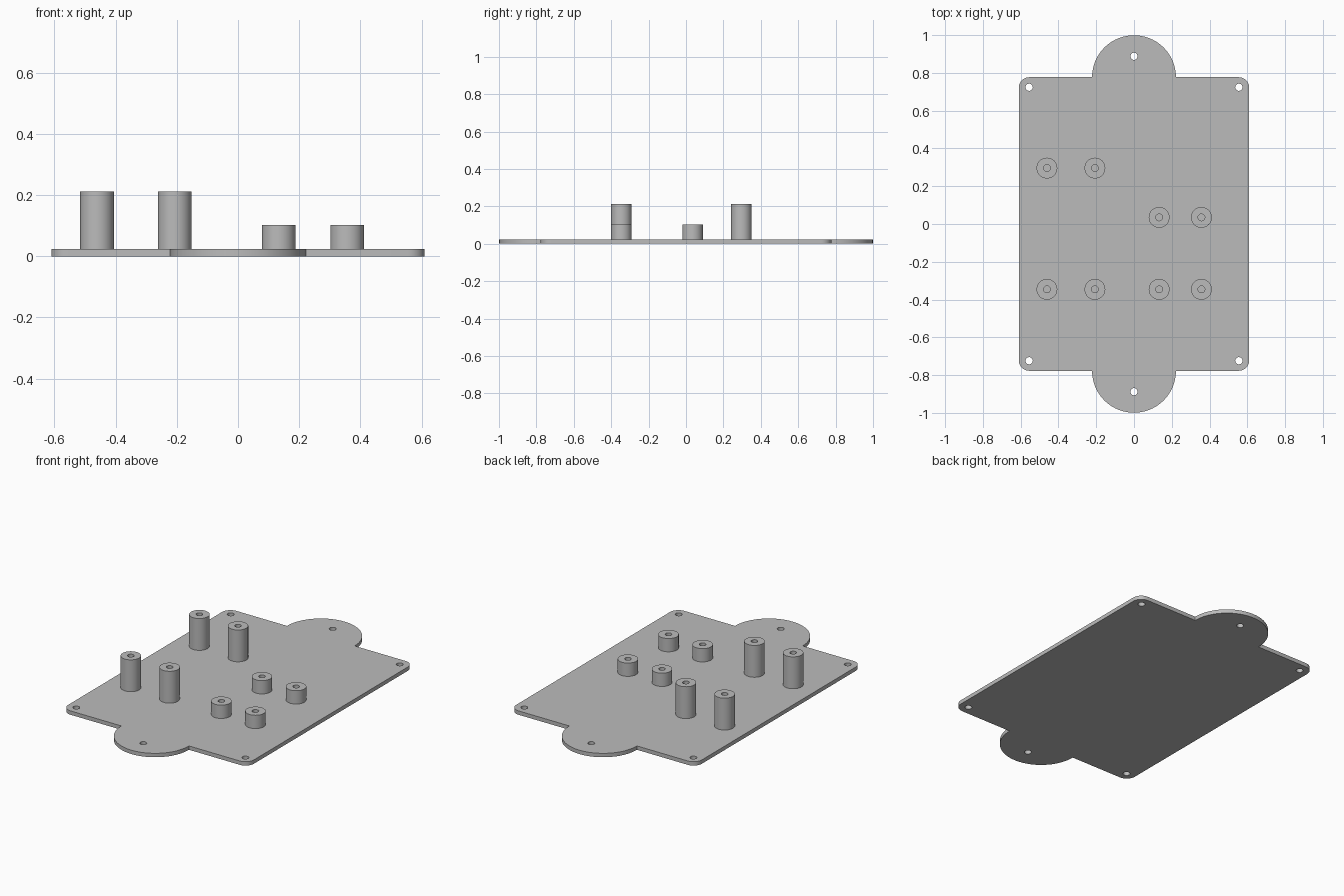
import bpy, bmesh
from math import pi, sin, cos, radians
from mathutils import Vector

cube = bpy.data.objects.get("Cube")
if cube:
    bpy.data.objects.remove(cube)

HALF_X, HALF_Y, THICK = 0.61, 0.777, 0.023
CORNER_R, LOBE_R, HOLE_R = 0.055, 0.222, 0.019
BOSS_R, BOSS_HOLE_R = 0.055, 0.018

grey = bpy.data.materials.new("plain grey")
grey.use_nodes = True
grey.diffuse_color = (0.5, 0.5, 0.5, 1)
grey.node_tree.nodes["Principled BSDF"].inputs["Base Color"].default_value = (0.5, 0.5, 0.5, 1)


def arc(cx, cy, r, start, end, steps):
    """Points along an arc, angles in degrees."""
    angles = [radians(start + (end - start) * i / steps) for i in range(steps + 1)]
    return [(cx + r * cos(a), cy + r * sin(a)) for a in angles]


def finish(name, bm):
    bmesh.ops.recalc_face_normals(bm, faces=bm.faces)
    mesh = bpy.data.meshes.new(name)
    bm.to_mesh(mesh)
    bm.free()
    mesh.materials.append(grey)
    obj = bpy.data.objects.new(name, mesh)
    bpy.context.collection.objects.link(obj)
    bpy.ops.object.select_all(action="DESELECT")
    obj.select_set(True)
    bpy.context.view_layer.objects.active = obj
    bpy.ops.object.shade_smooth_by_angle(angle=radians(30))
    return obj


def add_loop(bm, points):
    verts = [bm.verts.new((x, y, 0)) for x, y in points]
    return [bm.edges.new((v, verts[i - 1])) for i, v in enumerate(verts)]


# Base plate: rounded rectangle with a half-round lobe at each end
cx, cy = HALF_X - CORNER_R, HALF_Y - CORNER_R
half = (arc(cx, cy, CORNER_R, 0, 90, 8)
        + arc(0, HALF_Y, LOBE_R, 0, 180, 40)
        + arc(-cx, cy, CORNER_R, 90, 180, 8))
outline = half + [(-x, -y) for x, y in half]

# Screw holes in the corners and lobes
holes = [(x, s * y) for s in (1, -1) for x, y in ((-0.555, 0.724), (0.555, 0.724), (0, 0.888))]

bm = bmesh.new()
edges = add_loop(bm, outline)
for x, y in holes:
    edges += add_loop(bm, arc(x, y, HOLE_R, 0, 345, 23))
bmesh.ops.triangle_fill(bm, edges=edges, use_beauty=True, normal=(0, 0, 1))
top = bmesh.ops.extrude_face_region(bm, geom=bm.faces[:])["geom"]
bmesh.ops.translate(bm, vec=(0, 0, THICK),
                    verts=[g for g in top if isinstance(g, bmesh.types.BMVert)])
finish("base_plate", bm)


# Standoffs: hollow posts with a blind bore down to the plate
def standoff(name, x, y, height):
    bm = bmesh.new()
    profile = [(BOSS_R, THICK), (BOSS_R, height), (BOSS_HOLE_R, height),
               (BOSS_HOLE_R, THICK + 0.001), (0, THICK + 0.001)]
    verts = [bm.verts.new((r, 0, z)) for r, z in profile]
    edges = [bm.edges.new(pair) for pair in zip(verts, verts[1:])]
    bmesh.ops.spin(bm, geom=verts + edges, cent=(0, 0, 0), axis=(0, 0, 1),
                   angle=2 * pi, steps=40, use_merge=True)
    bmesh.ops.remove_doubles(bm, verts=bm.verts, dist=0.0001)
    # Close the foot so that the post is solid against the plate
    bmesh.ops.holes_fill(bm, edges=[e for e in bm.edges if e.is_boundary], sides=0)
    finish(name, bm).location = Vector((x, y, 0))


groups = {
    "tall_standoff": ((-0.461, -0.207), (0.296, -0.346), 0.212),
    "short_standoff": ((0.133, 0.357), (0.035, -0.346), 0.102),
}
for name, (xs, ys, height) in groups.items():
    for row, y in zip(("back", "front"), ys):
        for side, x in zip(("right", "left"), xs):
            standoff(f"{name}_{row}_{side}", x, y, height)
